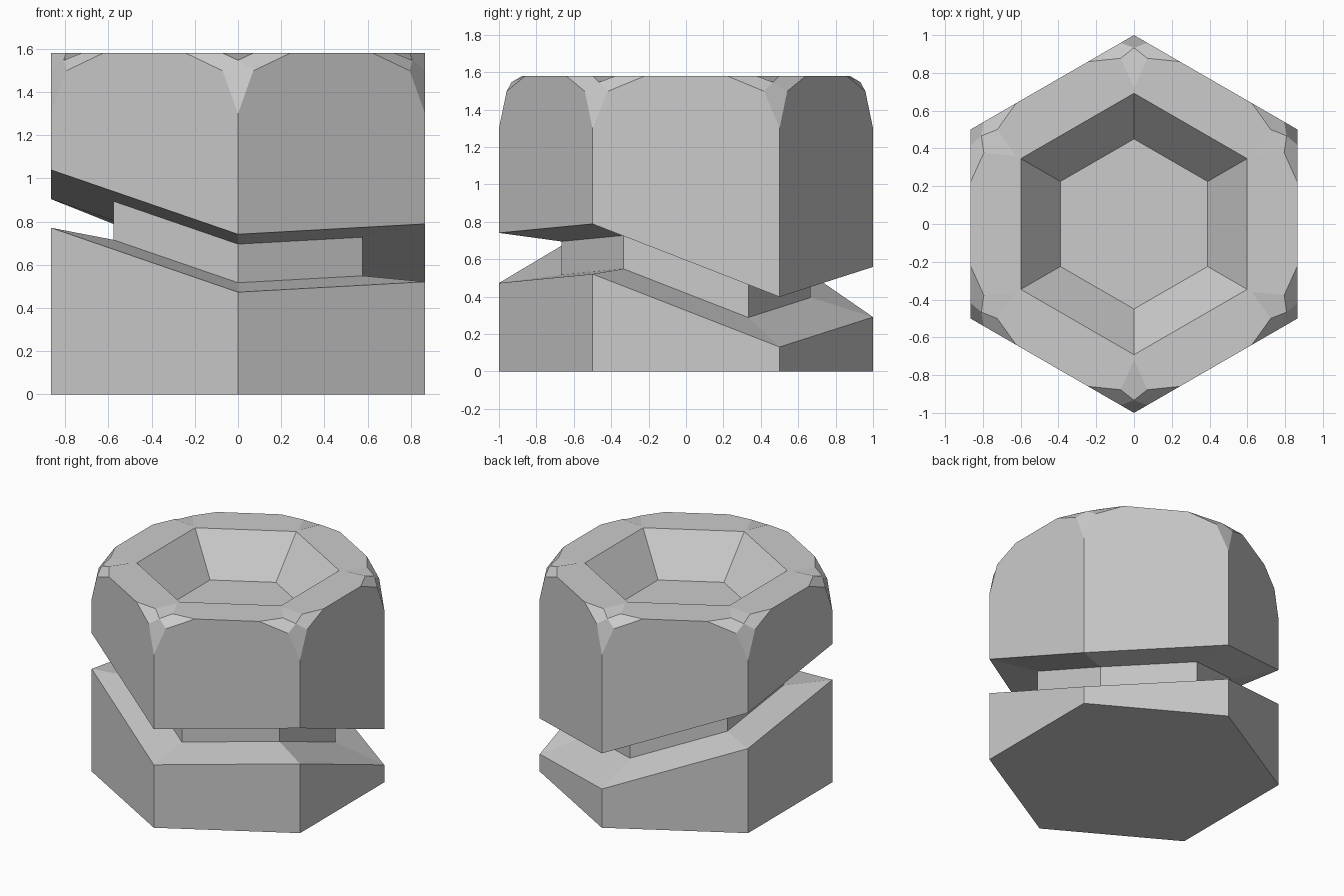
import bpy, bmesh
from math import sin, cos, radians

if "Cube" in bpy.data.objects:
    bpy.data.objects.remove(bpy.data.objects["Cube"])

# Mid-height of the slanted groove at each hexagon corner, starting at the front corner
GROOVE_MID = [0.607, 0.655, 0.265, 0.425, 0.77, 0.905]
PIVOT = 0.604    # groove floor is the outer loop scaled toward this height
HALF = 0.134     # half the groove opening

bm = bmesh.new()


def ring(radius, heights):
    """Hexagonal loop with one height per corner."""
    return [bm.verts.new((radius * cos(radians(-90 + 60 * i)),
                          radius * sin(radians(-90 + 60 * i)), heights[i]))
            for i in range(6)]


def flat(z):
    return [z] * 6


def groove(scale, side):
    return [PIVOT + scale * (m + side * HALF - PIVOT) for m in GROOVE_MID]


# Loops from the base, in and out of the groove, over the rim, into the recess
top = ring(1, flat(1.58))
loops = [
    ring(1, flat(0)),
    ring(1, groove(1, -1)),
    ring(2 / 3, groove(2 / 3, -1)),
    ring(2 / 3, groove(2 / 3, 1)),
    ring(1, groove(1, 1)),
    top,
    ring(0.692, flat(1.58)),
    ring(0.45, flat(1.29)),
]
for a, b in zip(loops, loops[1:]):
    for i in range(6):
        j = (i + 1) % 6
        bm.faces.new((a[i], a[j], b[j], b[i]))
bm.faces.new(loops[0][::-1])
bm.faces.new(loops[-1])

# Faceted top corners
bmesh.ops.bevel(bm, geom=top, offset=0.28, offset_type='OFFSET', segments=2,
                profile=0.5, affect='VERTICES', clamp_overlap=False)
bmesh.ops.recalc_face_normals(bm, faces=bm.faces)

mesh = bpy.data.meshes.new("hex_grooved_body")
bm.to_mesh(mesh)
bm.free()
body = bpy.data.objects.new("hex_grooved_body", mesh)
bpy.context.collection.objects.link(body)
